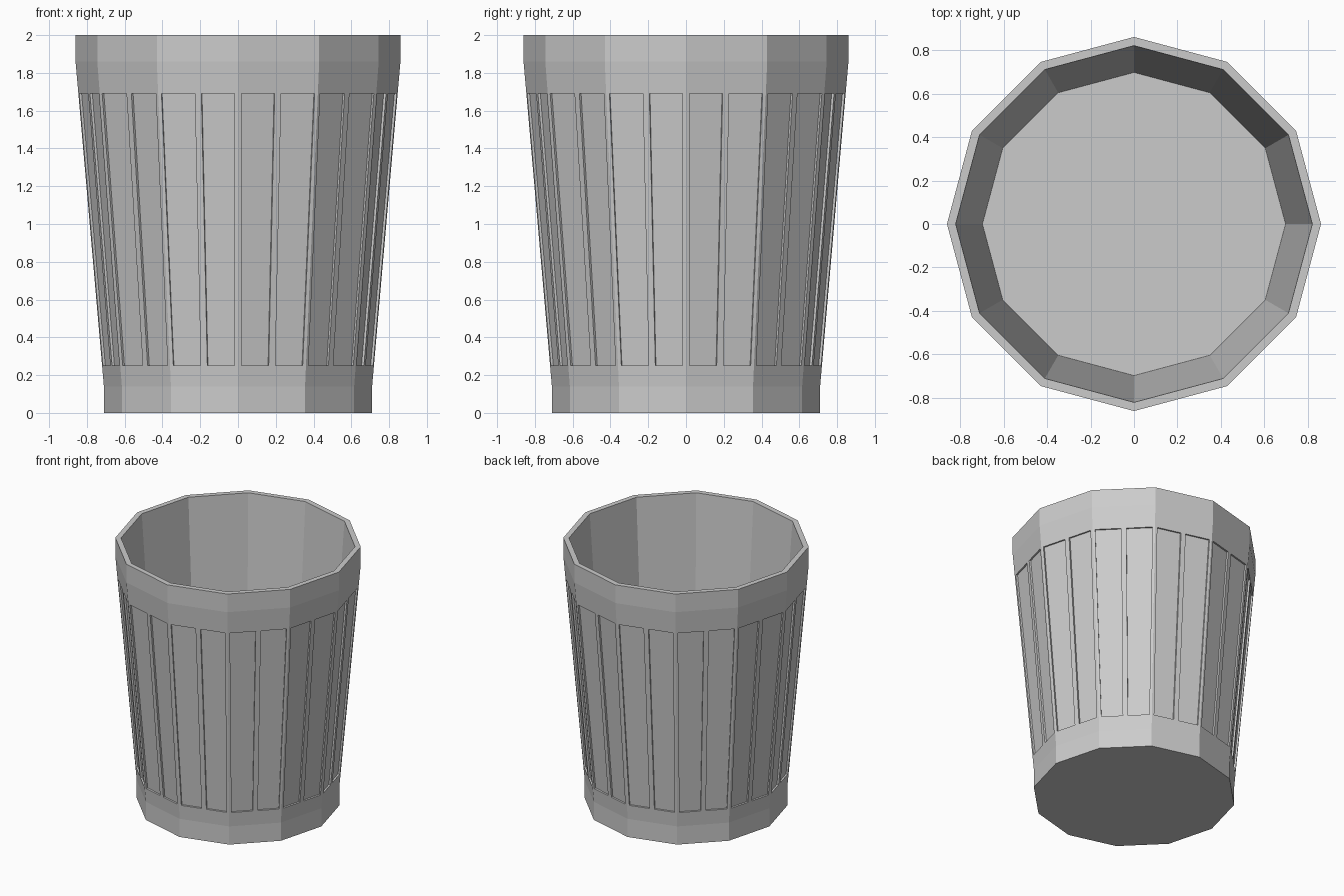
import bpy, bmesh, math

if "Cube" in bpy.data.objects:
    bpy.data.objects.remove(bpy.data.objects["Cube"])

SIDES = 12
SEG = SIDES * 2                      # each flat side is split in two for the panels
STEP = math.pi / SIDES


def ring(bm, r, z):
    """Dodecagon ring with an extra vertex in the middle of each side."""
    verts = []
    for i in range(SEG):
        rad = r if i % 2 == 0 else r * math.cos(STEP)
        verts.append(bm.verts.new((rad * math.cos(i * STEP), rad * math.sin(i * STEP), z)))
    return verts


def outer_r(z):
    """Radius of the tapered outer wall."""
    return 0.71 + 0.15 * (z - 0.14) / 1.72


# Profile from the base, up the outside, over the rim and down the inside
Z_LOW, Z_HIGH = 0.232, 1.708
profile = [(0.71, 0), (0.71, 0.14), (outer_r(Z_LOW), Z_LOW), (outer_r(Z_HIGH), Z_HIGH),
           (0.86, 1.86), (0.86, 2.0), (0.82, 2.0), (0.697, 0.25)]
PANEL_BAND = 2

bm = bmesh.new()
rings = [ring(bm, r, z) for r, z in profile]
panels = []
for k, (a, b) in enumerate(zip(rings, rings[1:])):
    for i in range(SEG):
        j = (i + 1) % SEG
        f = bm.faces.new((a[i], a[j], b[j], b[i]))
        if k == PANEL_BAND:
            panels.append(f)

# Underside and inner floor
bm.faces.new(list(reversed(rings[0])))
bm.faces.new(rings[-1])
bm.normal_update()

# Two recessed panels per side
bmesh.ops.inset_individual(bm, faces=panels, thickness=0.018, use_even_offset=True)
bm.normal_update()
bmesh.ops.inset_individual(bm, faces=panels, thickness=0.0, depth=-0.013)
bmesh.ops.recalc_face_normals(bm, faces=bm.faces)

mesh = bpy.data.meshes.new("tumbler")
bm.to_mesh(mesh)
bm.free()
cup = bpy.data.objects.new("tumbler", mesh)
bpy.context.collection.objects.link(cup)
